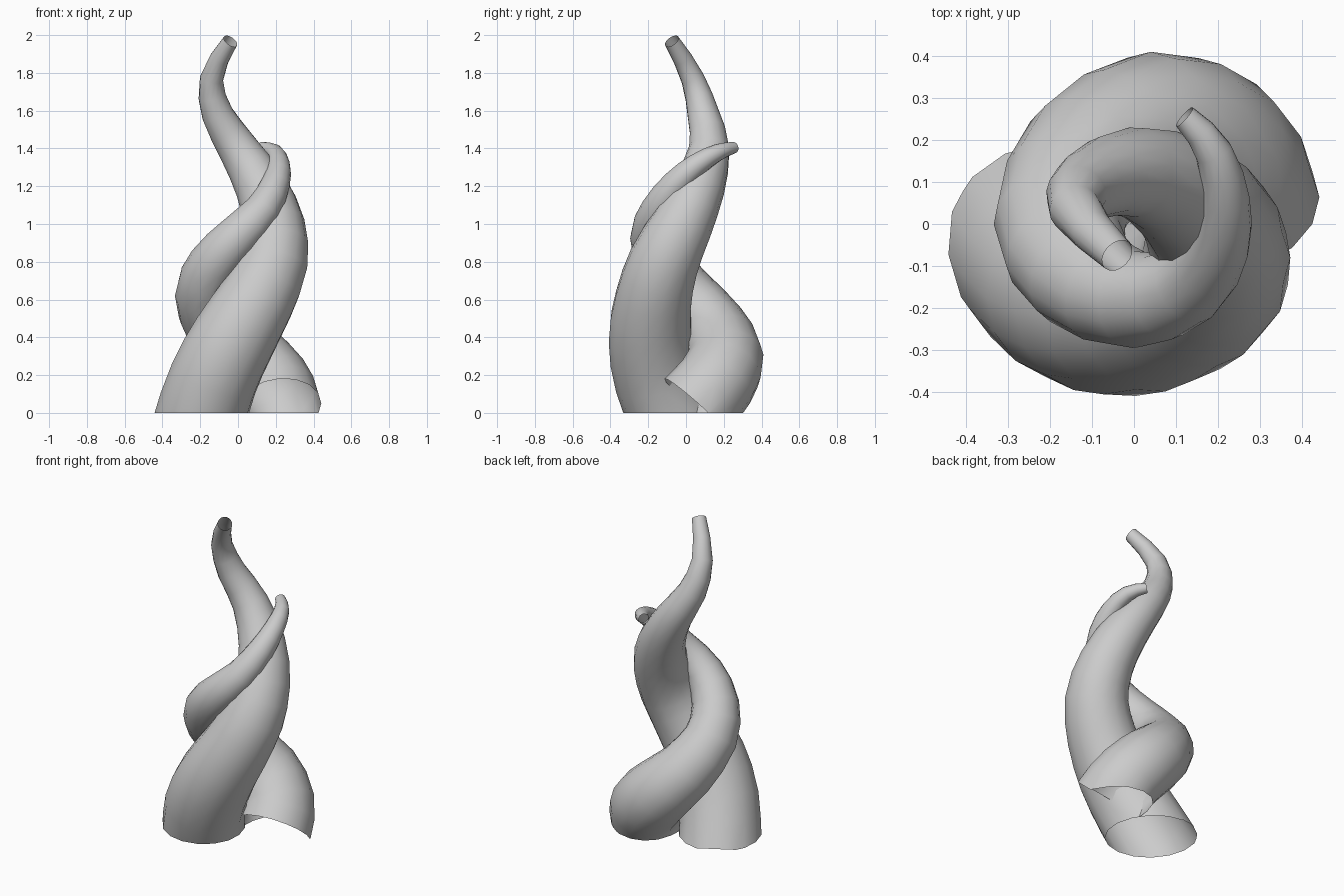
import bpy, bmesh, math
from mathutils import Vector

cube = bpy.data.objects.get("Cube")
if cube:
    bpy.data.objects.remove(cube, do_unlink=True)

SIDES = 16
STEPS = 2

grey = bpy.data.materials.new("light_grey")
grey.use_nodes = True
grey.diffuse_color = (0.6, 0.6, 0.6, 1)
grey.node_tree.nodes["Principled BSDF"].inputs["Base Color"].default_value = (0.6, 0.6, 0.6, 1)


def spline(path):
    """Smooth (point, tangent) stations; the first and last entries only steer the ends."""
    pts = [Vector(p) for p in path]
    out = []
    for a, b, c, d in zip(pts, pts[1:], pts[2:], pts[3:]):
        for s in range(STEPS):
            t = s / STEPS
            m, n, q = (c - a) / 2, a - 2.5 * b + 2 * c - d / 2, (d - a) / 2 + 1.5 * (b - c)
            out.append((b + m * t + n * t**2 + q * t**3, m + 2 * n * t + 3 * q * t**2))
    out.append((pts[-2], pts[-1] - pts[-3]))
    return out


def tapered_tube(name, path):
    """Open tube swept through (x, y, z, radius) stations, trimmed at the ground."""
    bm = bmesh.new()
    rings = []
    side = Vector((1, 0, 0))
    for point, slope in spline(path):
        centre, radius = point.to_3d(), point.w
        tangent = slope.to_3d().normalized()
        # carry the previous side vector along so the tube does not twist
        side = (side - tangent * side.dot(tangent)).normalized()
        up = tangent.cross(side)
        angles = [math.tau * k / SIDES for k in range(SIDES)]
        rings.append([bm.verts.new(centre + radius * (side * math.cos(a) + up * math.sin(a)))
                      for a in angles])
    for lo, hi in zip(rings, rings[1:]):
        for k in range(SIDES):
            n = (k + 1) % SIDES
            bm.faces.new((lo[k], lo[n], hi[n], hi[k]))
    # flat cut at the ground
    bmesh.ops.bisect_plane(bm, geom=bm.verts[:] + bm.edges[:] + bm.faces[:],
                           plane_co=(0, 0, 0), plane_no=(0, 0, -1), clear_outer=True)
    for f in bm.faces:
        f.smooth = True
    mesh = bpy.data.meshes.new(name)
    bm.to_mesh(mesh)
    bm.free()
    mesh.materials.append(grey)
    obj = bpy.data.objects.new(name, mesh)
    bpy.context.collection.objects.link(obj)
    return obj


# Tall tube, rising in a wide half turn and hooking at the tip
tapered_tube("tall_tube", [
    (-0.24, 0.05, -0.3, 0.25),
    (-0.215, -0.035, -0.09, 0.245), (-0.13, -0.145, 0.18, 0.236), (-0.02, -0.187, 0.4, 0.225),
    (0.098, -0.172, 0.6, 0.205), (0.184, -0.117, 0.8, 0.187), (0.19, -0.02, 1.0, 0.163),
    (0.12, 0.07, 1.2, 0.138), (0.0, 0.123, 1.4, 0.108), (-0.108, 0.092, 1.58, 0.085),
    (-0.14, 0.035, 1.77, 0.062), (-0.04, -0.075, 1.968, 0.042),
    (0.07, -0.17, 2.06, 0.03)])

# Short tube, coiling more than a full turn around the tall one
tapered_tube("coiled_tube", [
    (0.2, -0.05, -0.07, 0.22),
    (0.222, 0.05, 0.035, 0.22), (0.17, 0.16, 0.165, 0.212), (0.045, 0.208, 0.3, 0.202),
    (-0.105, 0.14, 0.46, 0.178), (-0.177, 0.0, 0.63, 0.157), (-0.125, -0.12, 0.79, 0.137),
    (0.0, -0.18, 0.935, 0.116), (0.13, -0.145, 1.075, 0.095), (0.2, -0.05, 1.215, 0.076),
    (0.215, 0.06, 1.315, 0.06), (0.19, 0.17, 1.38, 0.045), (0.12, 0.255, 1.405, 0.03),
    (0.04, 0.3, 1.42, 0.02)])
